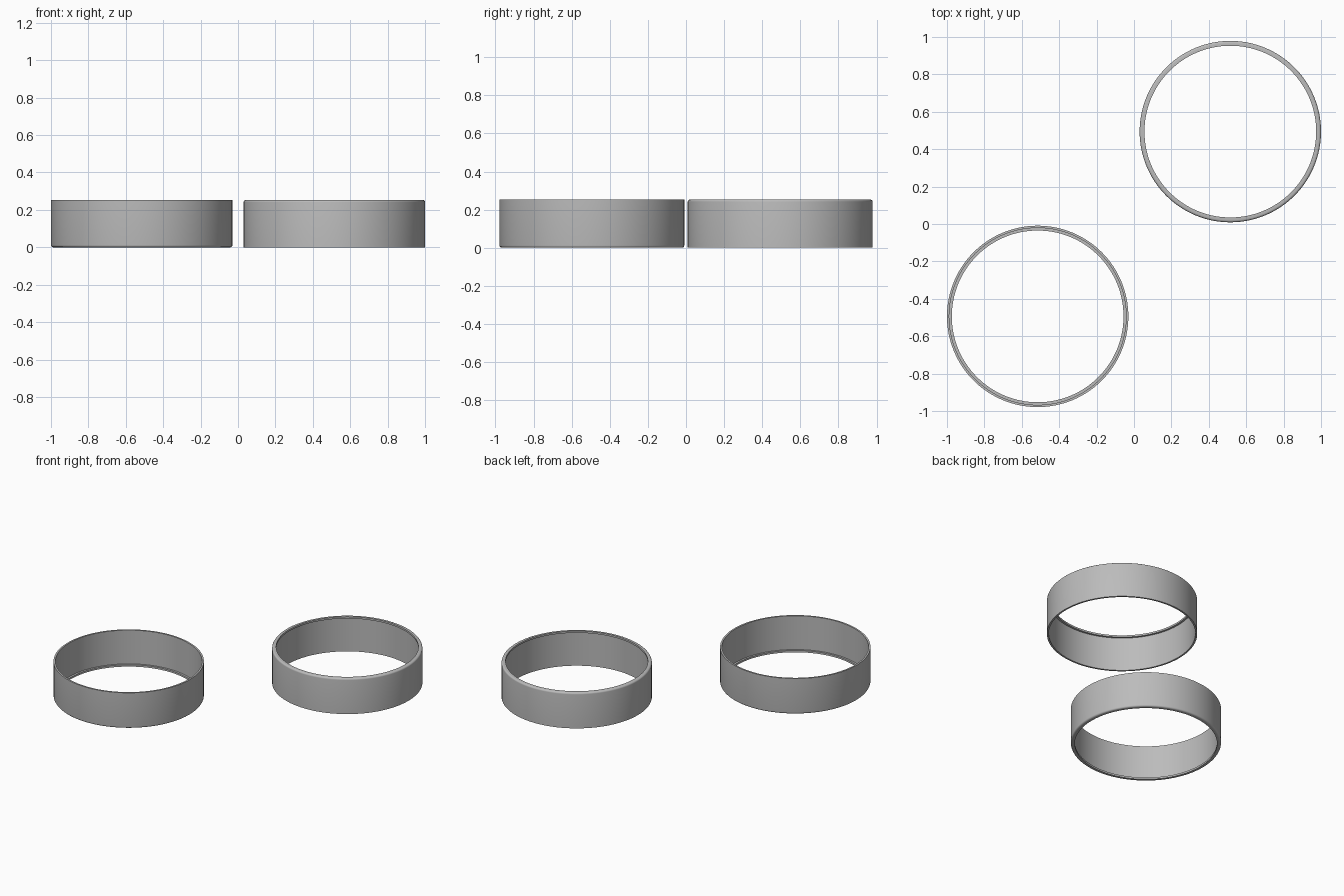
import bpy, bmesh, math

if "Cube" in bpy.data.objects:
    bpy.data.objects.remove(bpy.data.objects["Cube"])

R, H = 0.485, 0.253      # outer radius and height of each ring
WALL, LIP = 0.012, 0.026  # thin wall, wider inward lip at one end
FILLET, LIP_H = 0.012, 0.013
SEGMENTS = 128

metal = bpy.data.materials.new("plain grey")
metal.diffuse_color = (0.5, 0.5, 0.5, 1)
metal.use_nodes = True
metal.node_tree.nodes["Principled BSDF"].inputs["Base Color"].default_value = metal.diffuse_color

# Cross-section (radius, height) with the lip and rounded corner at the top
profile = [(R - WALL, 0), (R, 0)]
for i in range(6):
    a = math.pi / 2 * i / 5
    profile.append((R - FILLET + FILLET * math.cos(a), H - FILLET + FILLET * math.sin(a)))
profile += [(R - LIP, H), (R - LIP, H - LIP_H), (R - WALL, H - LIP_H)]


def make_ring(name, x, y, flipped):
    bm = bmesh.new()
    loops = []
    for s in range(SEGMENTS):
        a = 2 * math.pi * s / SEGMENTS
        loops.append([bm.verts.new((r * math.cos(a), r * math.sin(a), H - z if flipped else z))
                      for r, z in profile])
    n = len(profile)
    for s in range(SEGMENTS):
        p, q = loops[s], loops[(s + 1) % SEGMENTS]
        for i in range(n):
            j = (i + 1) % n
            bm.faces.new((p[i], q[i], q[j], p[j]))
    bmesh.ops.recalc_face_normals(bm, faces=bm.faces)
    mesh = bpy.data.meshes.new(name)
    bm.to_mesh(mesh)
    bm.free()
    mesh.materials.append(metal)
    ob = bpy.data.objects.new(name, mesh)
    ob.location = (x, y, 0)
    bpy.context.collection.objects.link(ob)
    bpy.ops.object.select_all(action='DESELECT')
    ob.select_set(True)
    bpy.context.view_layer.objects.active = ob
    bpy.ops.object.shade_smooth_by_angle(angle=math.radians(30))


# Back ring has its lip on top; front ring is the same part turned over
make_ring("ring_lip_up", 0.515, 0.494, False)
make_ring("ring_lip_down", -0.515, -0.494, True)
